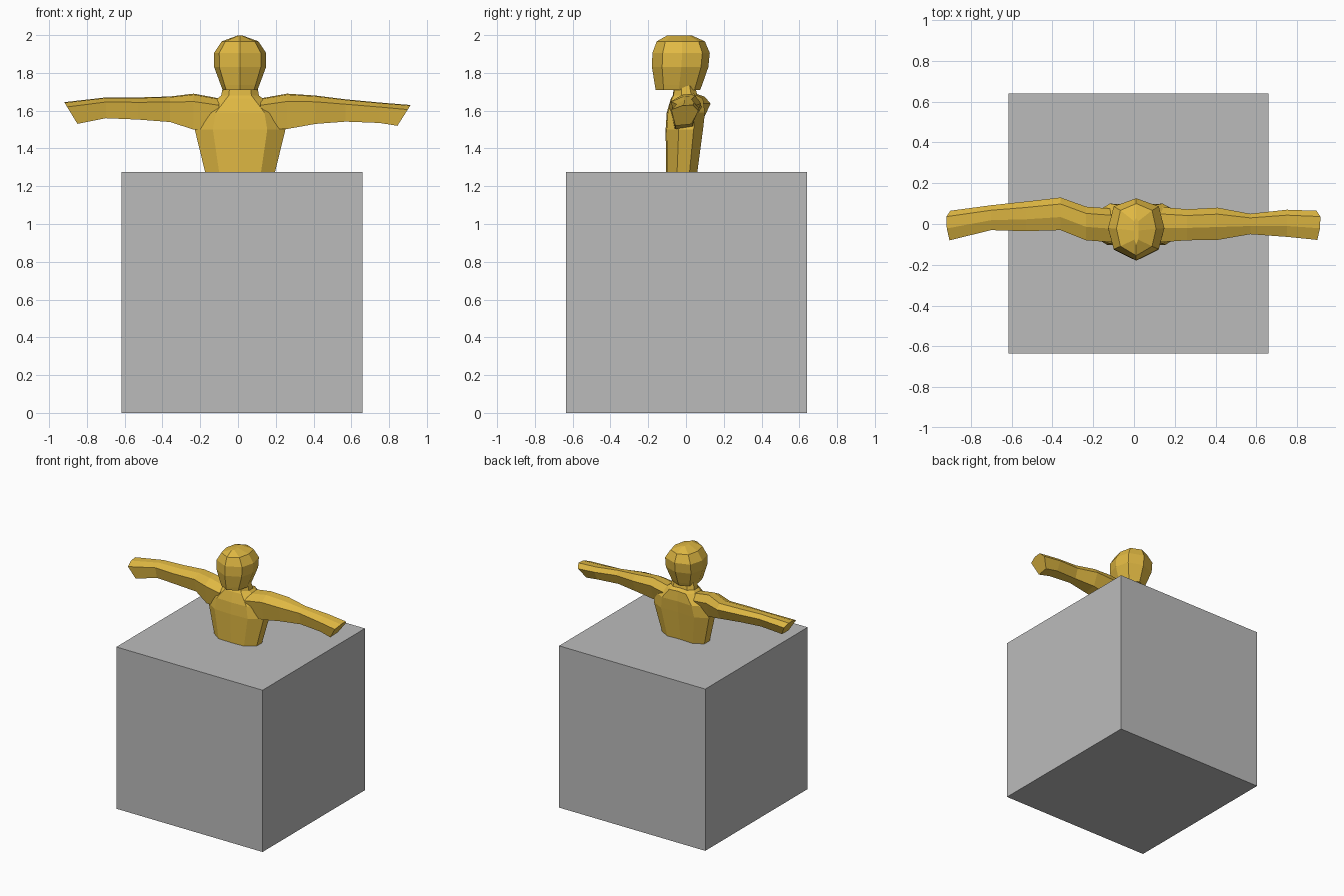
import bpy, bmesh

if "Cube" in bpy.data.objects:
    bpy.data.objects.remove(bpy.data.objects["Cube"])


def material(name, rgb):
    m = bpy.data.materials.new(name)
    m.diffuse_color = (*rgb, 1)
    m.use_nodes = True
    m.node_tree.nodes["Principled BSDF"].inputs["Base Color"].default_value = m.diffuse_color
    return m


yellow = material("warm_yellow", (0.75, 0.485, 0.056))
grey = material("mid_grey", (0.5, 0.5, 0.5))


def loft(name, rings, mat):
    """Skin a row of equal-sized rings and cap both ends."""
    bm = bmesh.new()
    rows = [[bm.verts.new(p) for p in ring] for ring in rings]
    n = len(rows[0])
    for a, b in zip(rows, rows[1:]):
        for i in range(n):
            j = (i + 1) % n
            bm.faces.new((a[i], a[j], b[j], b[i]))
    bm.faces.new(rows[0])
    bm.faces.new(rows[-1])
    bmesh.ops.recalc_face_normals(bm, faces=bm.faces)
    me = bpy.data.meshes.new(name)
    bm.to_mesh(me)
    bm.free()
    me.materials.append(mat)
    ob = bpy.data.objects.new(name, me)
    bpy.context.collection.objects.link(ob)
    return ob


CX = 0.011  # centre line of the figure


def body_ring(z, half, front, back, shape):
    """Horizontal ring: shape holds (x, y) factors, y 0 = front and 1 = back."""
    return [(CX + u * half, front + v * (back - front), z) for u, v in shape]


# Plinth block
bpy.ops.mesh.primitive_cube_add(size=1.275, location=(0.021, 0.003, 0.6375))
plinth = bpy.context.object
plinth.name = "plinth"
plinth.data.materials.append(grey)

# Torso and neck: height, half width, front, back
torso_shape = [(0, 0), (0.6, 0.03), (1, 0.35), (1, 0.75), (0.6, 1),
               (0, 0.96), (-0.6, 1), (-1, 0.75), (-1, 0.35), (-0.6, 0.03)]
torso = [(1.22, 0.172, -0.105, 0.058), (1.275, 0.185, -0.105, 0.06),
         (1.5, 0.24, -0.108, 0.09), (1.59, 0.215, -0.102, 0.1),
         (1.665, 0.12, -0.08, 0.09), (1.68, 0.1, -0.07, 0.06),
         (1.76, 0.085, -0.06, 0.04)]
loft("torso", [body_ring(*r, torso_shape) for r in torso], yellow)

# Head: faceted, with a ridge down the middle of the face
head_shape = [(0, 0), (0.8, 0.18), (1, 0.52), (0.8, 0.87),
              (0, 1), (-0.8, 0.87), (-1, 0.52), (-0.8, 0.18)]
head = [(1.71, 0.092, -0.16, 0.075), (1.735, 0.102, -0.165, 0.085),
        (1.83, 0.137, -0.18, 0.118), (1.905, 0.138, -0.178, 0.126),
        (1.967, 0.097, -0.155, 0.1), (1.998, 0.012, -0.1, 0.03)]
loft("head", [body_ring(*r, head_shape) for r in head], yellow)

# Arms: x, front, back, bottom, top, slant of the ring
arm_shape = [(0, 0.78), (0.4, 0.97), (0.8, 1), (1, 0.72), (0.75, 0.08), (0.15, 0)]


def arm(name, stations):
    rings = []
    for x, front, back, low, high, slant in stations:
        rings.append([(x - slant * (1 - w), front + v * (back - front),
                       low + w * (high - low)) for v, w in arm_shape])
    loft(name, rings, yellow)


arm("left_side_arm", [
    (-0.1, -0.09, 0.075, 1.5, 1.665, 0), (-0.235, -0.08, 0.085, 1.5, 1.69, 0),
    (-0.36, -0.03, 0.13, 1.54, 1.675, 0), (-0.53, -0.035, 0.11, 1.553, 1.67, 0),
    (-0.7, -0.03, 0.092, 1.56, 1.67, 0), (-0.92, -0.08, 0.065, 1.53, 1.645, -0.07)])
arm("right_side_arm", [
    (0.12, -0.09, 0.085, 1.5, 1.665, 0), (0.26, -0.08, 0.072, 1.503, 1.69, 0),
    (0.41, -0.078, 0.08, 1.53, 1.68, 0), (0.57, -0.05, 0.05, 1.542, 1.66, 0),
    (0.75, -0.063, 0.07, 1.535, 1.643, 0), (0.914, -0.078, 0.065, 1.52, 1.63, 0.07)])
